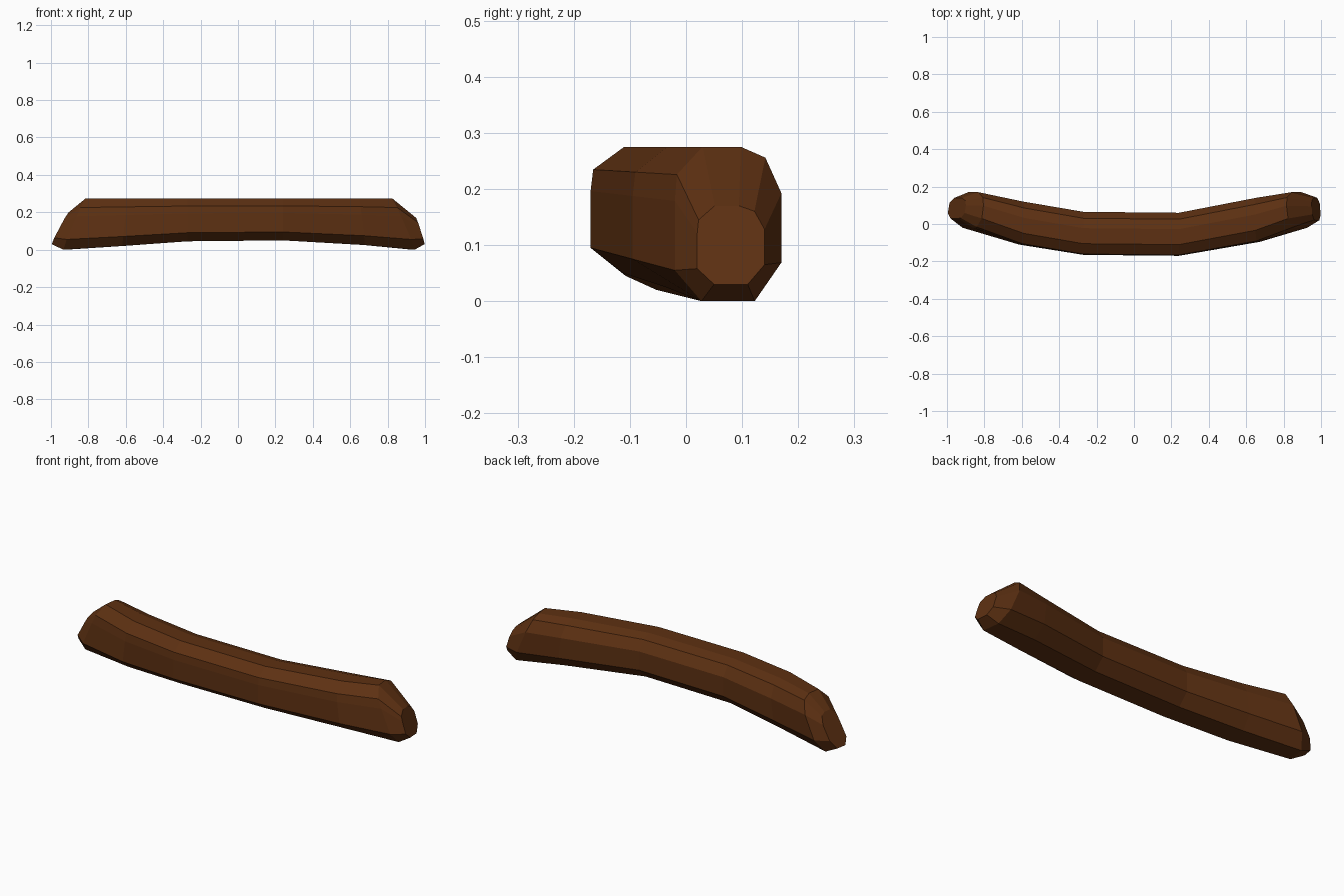
import bpy, bmesh

cube = bpy.data.objects.get("Cube")
if cube:
    bpy.data.objects.remove(cube, do_unlink=True)

# Dark brown bark
brown = bpy.data.materials.new("dark_brown")
brown.use_nodes = True
color = (0.11, 0.03, 0.006, 1)
brown.diffuse_color = color
brown.node_tree.nodes["Principled BSDF"].inputs["Base Color"].default_value = color

# Cross-section as fractions: depth front to back, height bottom to top
section = [(.26, 1), (.02, .82), (0, .65), (0, .2), (.25, 0),
           (.75, 0), (1, .25), (1, .7), (.85, .93), (.62, 1)]

# Stations along the log: x, front y, back y, bottom z, top z, inward lean of the top
stations = [
    (-1.0, .03, .14, .03, .20, .09),
    (-.94, -.02, .17, 0, .275, .12),
    (-.62, -.11, .12, .02, .275, .03),
    (-.27, -.165, .065, .045, .275, 0),
    (.24, -.17, .06, .05, .275, 0),
    (.68, -.095, .14, .025, .275, -.03),
    (.95, -.02, .17, 0, .275, -.12),
    (1.0, .02, .14, .03, .17, -.045),
]

# Loft the curved log and close both slanted ends
bm = bmesh.new()
rings = []
for x, front, back, low, high, lean in stations:
    rings.append([bm.verts.new((x + lean * (v + .2 * u),
                                front + u * (back - front),
                                low + v * (high - low))) for u, v in section])
n = len(section)
for a, b in zip(rings, rings[1:]):
    for i in range(n):
        j = (i + 1) % n
        bm.faces.new((a[i], a[j], b[j], b[i]))
bm.faces.new(rings[0])
bm.faces.new(rings[-1])
bmesh.ops.recalc_face_normals(bm, faces=bm.faces)

mesh = bpy.data.meshes.new("curved_log")
bm.to_mesh(mesh)
bm.free()
mesh.materials.append(brown)
log = bpy.data.objects.new("curved_log", mesh)
bpy.context.collection.objects.link(log)
